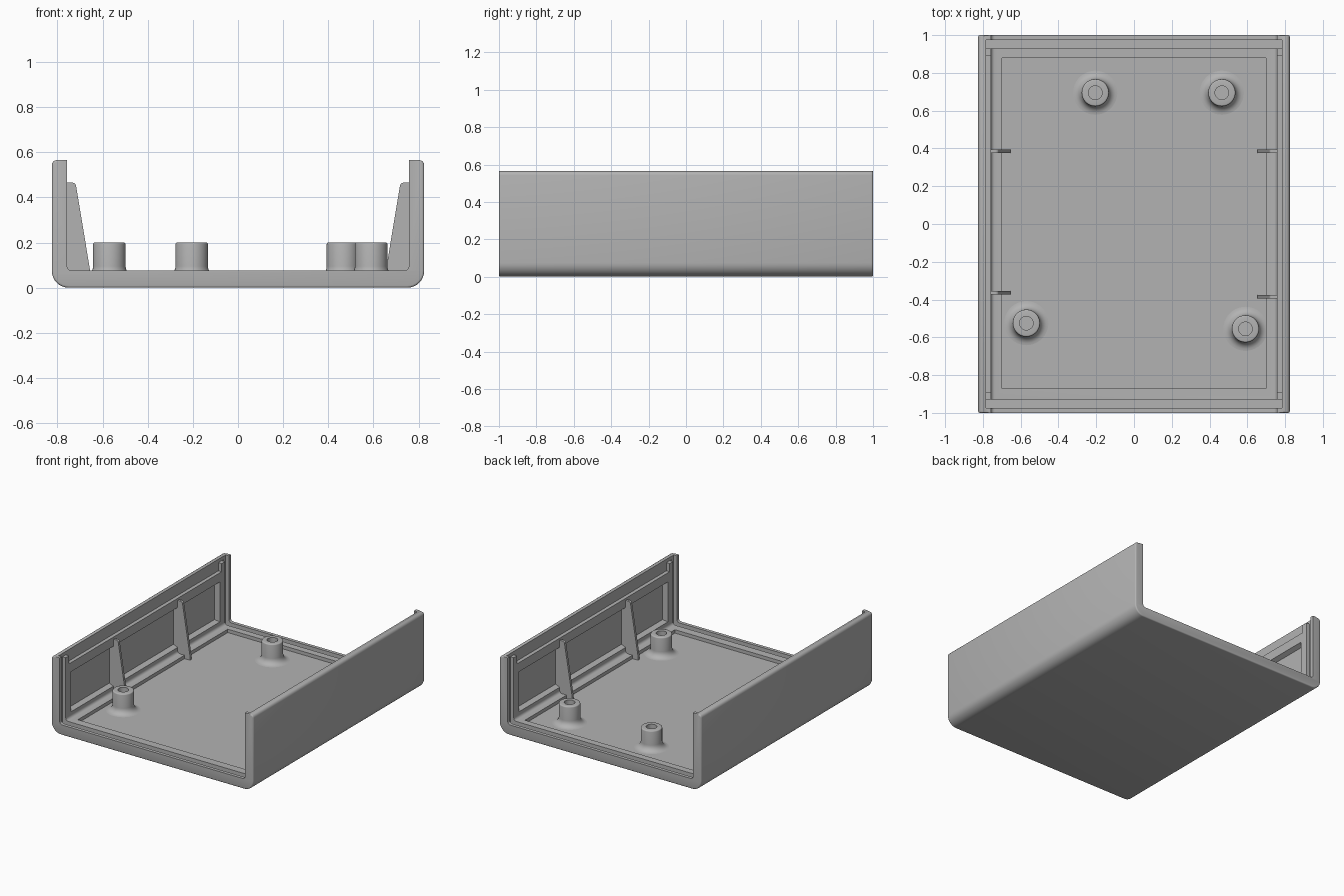
import bpy, bmesh
from math import sin, cos, pi, radians
from mathutils import Vector

cube = bpy.data.objects.get("Cube")
if cube:
    bpy.data.objects.remove(cube)

HALF_W, IN_W, TOP, FLOOR, RECESS = 0.825, 0.757, 0.565, 0.075, 0.05

grey = bpy.data.materials.new("plain_grey")
grey.use_nodes = True
colour = (0.45, 0.45, 0.45, 1)
grey.diffuse_color = colour
grey.node_tree.nodes["Principled BSDF"].inputs["Base Color"].default_value = colour


def make(name, bm):
    bmesh.ops.recalc_face_normals(bm, faces=bm.faces)
    mesh = bpy.data.meshes.new(name)
    bm.to_mesh(mesh)
    bm.free()
    mesh.materials.append(grey)
    obj = bpy.data.objects.new(name, mesh)
    bpy.context.collection.objects.link(obj)
    return obj


def smooth(obj):
    bpy.ops.object.select_all(action='DESELECT')
    obj.select_set(True)
    bpy.context.view_layer.objects.active = obj
    bpy.ops.object.shade_smooth_by_angle(angle=radians(35))


def arc(cx, cz, r, a0, a1, n=8):
    steps = [radians(a0 + (a1 - a0) * i / n) for i in range(n + 1)]
    return [(cx + r * cos(a), cz + r * sin(a)) for a in steps]


def prism(points, y0, y1):
    """Extrude an xz outline along y."""
    bm = bmesh.new()
    face = bm.faces.new([bm.verts.new((x, y0, z)) for x, z in points])
    new = bmesh.ops.extrude_face_region(bm, geom=[face])["geom"]
    bmesh.ops.translate(bm, vec=(0, y1 - y0, 0),
                        verts=[v for v in new if isinstance(v, bmesh.types.BMVert)])
    return bm


def add_box(bm, lo, hi):
    lo, hi = Vector(lo), Vector(hi)
    verts = bmesh.ops.create_cube(bm, size=1)["verts"]
    for v in verts:
        v.co = (lo + hi) / 2 + v.co * (hi - lo)
    return verts


def cut(target, bm):
    """Subtract a helper shape from the target and discard it."""
    cutter = make("cutter", bm)
    cutter.hide_render = True
    mod = target.modifiers.new("cut", 'BOOLEAN')
    mod.operation, mod.solver, mod.object = 'DIFFERENCE', 'EXACT', cutter
    bpy.context.view_layer.objects.active = target
    bpy.ops.object.modifier_apply(modifier=mod.name)
    bpy.data.objects.remove(cutter)


# Tray: U-shaped outline with rounded lower corners and softened ends
r, rt, ri = 0.075, 0.022, 0.02
right_half = (arc(HALF_W - r, r, r, -90, 0) + arc(HALF_W - rt, TOP - rt, rt, 0, 90, 4))
inner = [(IN_W, TOP)] + arc(IN_W - ri, FLOOR + ri, ri, 0, -90, 4)
half = right_half + inner
outline = half + [(-x, z) for x, z in reversed(half)]
bm = prism(outline, -1, 1)


def is_outer(v):
    return abs(v.co.x) > IN_W + 0.01 or v.co.z < 0.01


ends = [e for e in bm.edges if all(is_outer(v) for v in e.verts)
        and abs(e.verts[0].co.y - e.verts[1].co.y) < 0.01]
bmesh.ops.recalc_face_normals(bm, faces=bm.faces)
bmesh.ops.bevel(bm, geom=ends, offset=0.018, segments=3, profile=0.5,
                affect='EDGES', clamp_overlap=True)
tray = make("tray", bm)

# Sunken floor
bm = bmesh.new()
add_box(bm, (-0.70, -0.87, RECESS), (0.70, 0.88, 0.3))
cut(tray, bm)

# End-panel slots that run across the floor and up both walls
for s in (-1, 1):
    bm = bmesh.new()
    y = sorted((s * 0.93, s * 0.975))
    add_box(bm, (-0.783, y[0], 0.045), (0.783, y[1], 1))
    cut(tray, bm)

for s in (-1, 1):
    # Ledge along the top inside edge, and lowered slot guides at its ends
    for reach, level in ((0.89, 0.48), (0.95, 0.54)):
        bm = bmesh.new()
        x = sorted((s * 0.6, s * 0.784))
        add_box(bm, (x[0], -reach, level), (x[1], reach, 1))
        cut(tray, bm)
    # Sunken wall panel with sloping sides
    bm = bmesh.new()
    x = sorted((s * 0.73, s * 0.79))
    for v in add_box(bm, (x[0], -0.885, 0.105), (x[1], 0.885, 0.425)):
        if abs(v.co.x) > 0.76:
            v.co.y *= 0.965
            v.co.z = 0.265 + (v.co.z - 0.265) * 0.83
    cut(tray, bm)
smooth(tray)

# Tapered stiffening ribs against the walls
rib = ([(0.655, RECESS - 0.01), (0.655, FLOOR), (0.717, 0.45)]
       + arc(0.733, 0.449, 0.016, 160, 90, 4)
       + [(0.762, 0.465), (0.795, 0.43), (0.795, RECESS - 0.01)])
for name, side, y in (("rib_left_back", 1, 0.385), ("rib_left_front", 1, -0.385),
                      ("rib_right_back", -1, 0.385), ("rib_right_front", -1, -0.365)):
    make(name, prism([(side * x, z) for x, z in rib], y - 0.009, y + 0.009))

# Screw posts: hollow, with a flared foot
foot = [(0.072 + 0.045 * (1 - sin(a)), RECESS + 0.045 * (1 - cos(a)))
        for a in (i * pi / 12 for i in range(7))]
post = (foot + arc(0.064, 0.192, 0.008, 0, 90, 3)
        + [(0.036, 0.2), (0.036, 0.08), (0, 0.08)])
for name, x, y in (("post_back_right", -0.205, 0.695), ("post_back_left", 0.465, 0.695),
                   ("post_front_right", -0.57, -0.525), ("post_front_left", 0.59, -0.555)):
    bm = bmesh.new()
    verts = [bm.verts.new((px, 0, pz)) for px, pz in post]
    edges = [bm.edges.new(pair) for pair in zip(verts, verts[1:])]
    bmesh.ops.spin(bm, geom=verts + edges, cent=(0, 0, 0), axis=(0, 0, 1),
                   angle=2 * pi, steps=40)
    bmesh.ops.remove_doubles(bm, verts=bm.verts, dist=0.0005)
    obj = make(name, bm)
    obj.location = (x, y, 0)
    smooth(obj)
